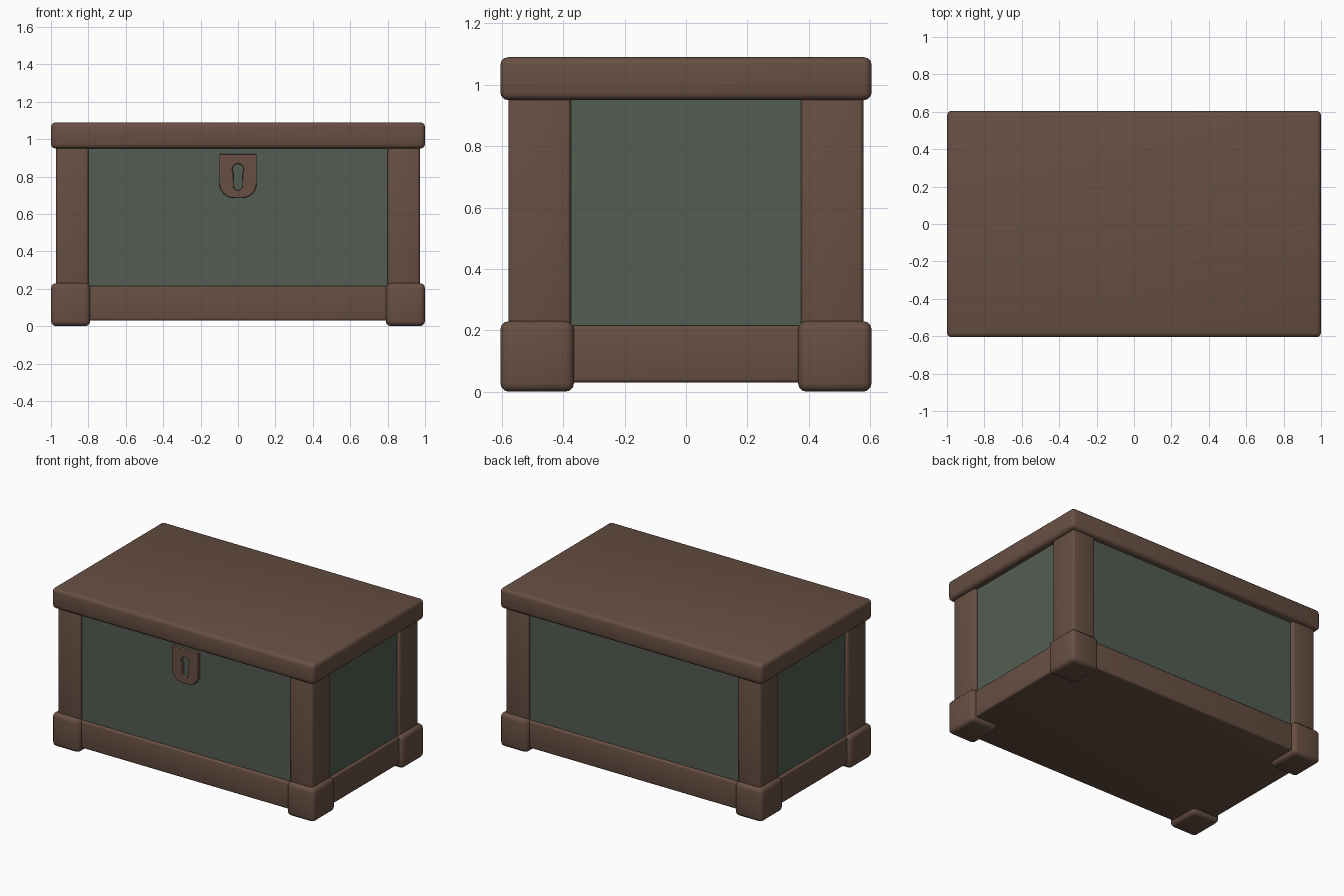
import bpy, bmesh, math
from mathutils import Vector

if "Cube" in bpy.data.objects:
    bpy.data.objects.remove(bpy.data.objects["Cube"])


def material(name, rgb):
    m = bpy.data.materials.new(name)
    m.diffuse_color = (*rgb, 1)
    m.use_nodes = True
    m.node_tree.nodes["Principled BSDF"].inputs["Base Color"].default_value = m.diffuse_color
    return m


WOOD = material("brown wood", (0.135, 0.078, 0.055))
PANEL = material("grey green panel", (0.086, 0.108, 0.085))


def finish(ob, mat):
    ob.data.materials.clear()
    ob.data.materials.append(mat)
    bpy.ops.object.select_all(action='DESELECT')
    ob.select_set(True)
    bpy.context.view_layer.objects.active = ob
    bpy.ops.object.shade_smooth_by_angle(angle=math.radians(40))


def box(name, lo, hi, mat, bevel=0.0):
    """Box between two corners with rounded edges."""
    lo, hi = Vector(lo), Vector(hi)
    bm = bmesh.new()
    bmesh.ops.create_cube(bm, size=1)
    for v in bm.verts:
        v.co = Vector(((lo + hi) / 2)[i] + v.co[i] * (hi - lo)[i] for i in range(3))
    if bevel:
        bmesh.ops.bevel(bm, geom=bm.edges[:], offset=bevel, segments=3,
                        profile=0.5, affect='EDGES')
    me = bpy.data.meshes.new(name)
    bm.to_mesh(me)
    bm.free()
    ob = bpy.data.objects.new(name, me)
    bpy.context.collection.objects.link(ob)
    finish(ob, mat)
    return ob


# lid, bottom frame and the recessed panelled body
box("lid", (-1, -0.605, 0.95), (1, 0.605, 1.09), WOOD, 0.025)
box("bottom_frame", (-0.972, -0.576, 0.03), (0.972, 0.576, 0.216), WOOD, 0.012)
box("panel_body", (-0.952, -0.556, 0.1), (0.952, 0.556, 1.0), PANEL)

# corner posts standing on wider feet
for sx, side in ((-1, "left"), (1, "right")):
    for sy, end in ((-1, "front"), (1, "back")):
        def corner(part, x, y, z, bevel):
            xs, ys = sorted(sx * v for v in x), sorted(sy * v for v in y)
            box(f"{end}_{side}_{part}", (xs[0], ys[0], z[0]), (xs[1], ys[1], z[1]), WOOD, bevel)
        corner("post", (0.80, 0.972), (0.375, 0.578), (0.1, 0.98), 0.014)
        corner("foot", (0.79, 1.0), (0.365, 0.605), (0.0, 0.23), 0.028)


def arc(cx, cz, r, a0, a1, n):
    return [(cx + r * math.cos(math.radians(a0 + (a1 - a0) * i / n)),
             cz + r * math.sin(math.radians(a0 + (a1 - a0) * i / n))) for i in range(n + 1)]


# lock plate: shield outline with a keyhole cut through it
outline = [(-0.1, 0.92)] + arc(-0.02, 0.765, 0.08, 180, 270, 6) \
    + arc(0.02, 0.765, 0.08, 270, 360, 6) + [(0.1, 0.92)]
keyhole = arc(0, 0.838, 0.03, -35, 215, 10) + arc(0, 0.75, 0.023, 180, 360, 8)
cu = bpy.data.curves.new("lock_plate", 'CURVE')
cu.dimensions, cu.fill_mode = '2D', 'BOTH'
cu.extrude, cu.bevel_depth, cu.bevel_resolution, cu.offset = 0.014, 0.006, 1, -0.006
for pts in (outline, keyhole):
    sp = cu.splines.new('POLY')
    sp.points.add(len(pts) - 1)
    for p, (x, z) in zip(sp.points, pts):
        p.co = (x, z, 0, 1)
    sp.use_cyclic_u = True
tmp = bpy.data.objects.new("lock_outline", cu)
bpy.context.collection.objects.link(tmp)
dg = bpy.context.evaluated_depsgraph_get()
plate = bpy.data.objects.new("lock_plate", bpy.data.meshes.new_from_object(tmp.evaluated_get(dg)))
bpy.data.objects.remove(tmp)
bpy.context.collection.objects.link(plate)
plate.rotation_euler = (math.pi / 2, 0, 0)
plate.location = (0, -0.558, 0)
finish(plate, WOOD)
